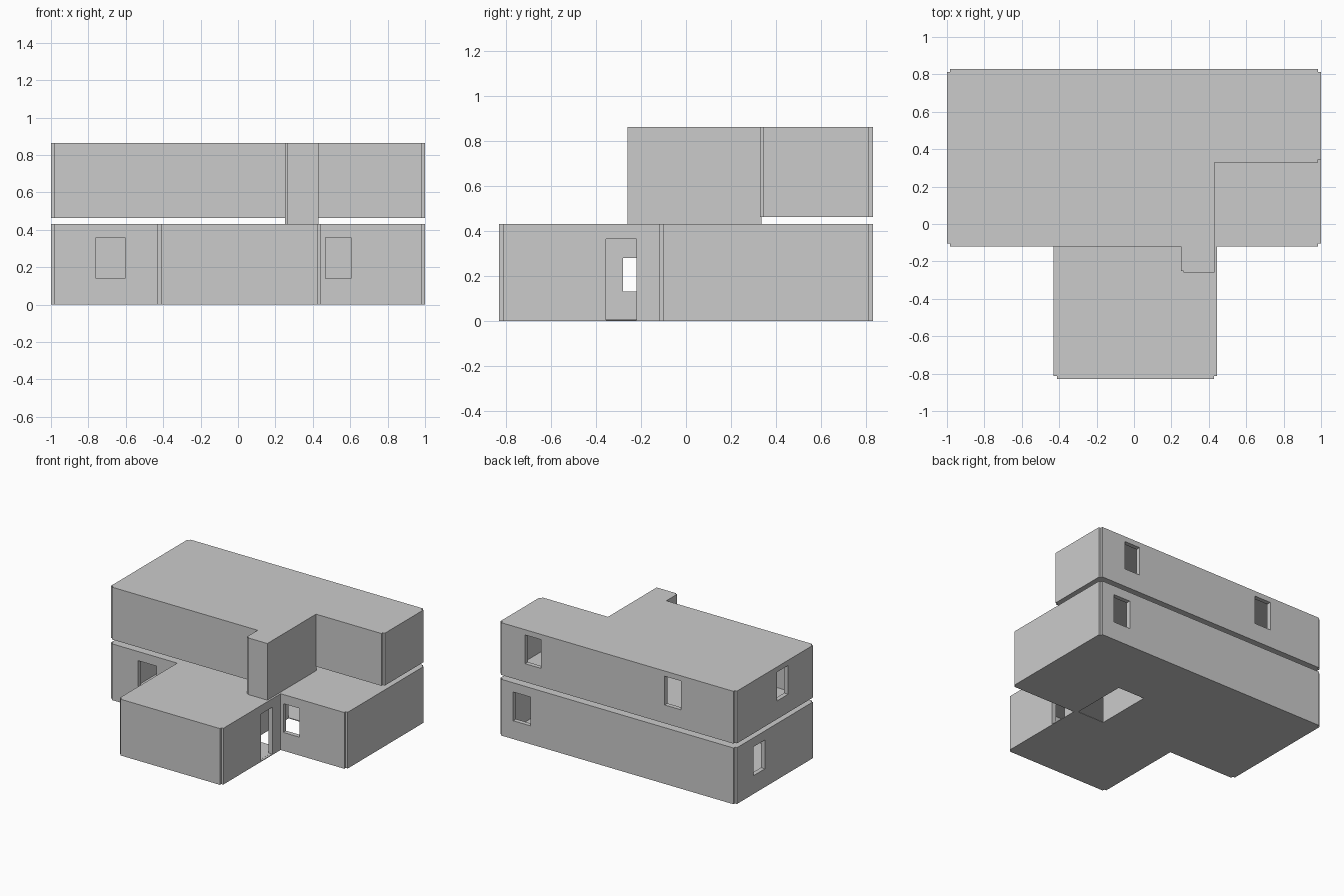
import bpy, bmesh

if "Cube" in bpy.data.objects:
    bpy.data.objects.remove(bpy.data.objects["Cube"])

T = 0.034          # wall thickness
H = T / 2


def add_box(bm, lo, hi):
    vs = bmesh.ops.create_cube(bm, size=1)["verts"]
    for v in vs:
        v.co = [lo[i] + (v.co[i] + 0.5) * (hi[i] - lo[i]) for i in range(3)]


def make(name, boxes):
    bm = bmesh.new()
    for lo, hi in boxes:
        add_box(bm, lo, hi)
    me = bpy.data.meshes.new(name)
    bm.to_mesh(me)
    bm.free()
    ob = bpy.data.objects.new(name, me)
    bpy.context.collection.objects.link(ob)
    return ob


def wall(name, axis, at, a, b, z0, z1, openings=()):
    """Straight wall along an axis, centred on 'at'; openings are (start, end, bottom, top)."""
    boxes = []

    def piece(s, e, lo, hi):
        if e - s > 1e-4 and hi - lo > 1e-4:
            if axis == "x":
                boxes.append(((s, at - H, lo), (e, at + H, hi)))
            else:
                boxes.append(((at - H, s, lo), (at + H, e, hi)))

    pos = a
    for s, e, lo, hi in sorted(openings):
        piece(pos, s, z0, z1)
        piece(s, e, z0, lo)
        piece(s, e, hi, z1)
        pos = e
    piece(pos, b, z0, z1)
    return make(name, boxes)


def slab(name, rects, z0, z1):
    return make(name, [((x0, y0, z0), (x1, y1, z1)) for x0, x1, y0, y1 in rects])


X, YB, YM, YF = 0.983, 0.813, -0.103, -0.813   # wall centre lines
XL, XR = -0.413, 0.428                         # front wing sides
G0, G1 = 0.0, 0.43                             # ground storey heights
U0, U1 = 0.463, 0.863                          # upper storey heights
WG = (0.14, 0.36)                              # window sill and head
WU = (0.603, 0.823)

# Ground storey walls
wall("ground_back_wall", "x", YB, -X, X, G0, G1, [(0.735, 0.88, *WG)])
wall("ground_left_wall", "y", -X, YM, YB, G0, G1, [(0.475, 0.61, *WG)])
wall("ground_right_wall", "y", X, YM, YB, G0, G1)
wall("left_front_wall", "x", YM, -X, XL, G0, G1, [(-0.76, -0.605, *WG)])
wall("right_front_wall", "x", YM, XR, X, G0, G1, [(0.467, 0.603, *WG)])
wall("wing_left_wall", "y", XL, YF, YM, G0, G1, [(-0.28, -0.14, 0.13, 0.28)])
wall("wing_right_wall", "y", XR, YF, YM, G0, G1, [(-0.355, -0.22, 0.005, 0.365)])
wall("wing_front_wall", "x", YF, XL, XR, G0, G1)
wall("stair_partition", "y", 0.176, YM, 0.335, G0, G1 - 0.02)

# Ground floor with an open stairwell, and the ceiling above it
slab("ground_floor", [(-X, 0.193, YM, YB), (0.193, 0.42, 0.335, YB),
                      (0.42, X, YM, YB), (XL, XR, YF, YM)], 0, 0.006)
slab("ground_ceiling", [(-X, X, YM, YB), (XL, XR, YF, YM)], G1 - 0.02, G1)

# Upper storey walls
wall("upper_back_wall", "x", YB, -X, X, U0, U1,
     [(-0.54, -0.40, *WU), (0.645, 0.78, *WU)])
wall("upper_left_wall", "y", -X, YM, YB, U0, U1, [(0.195, 0.33, *WU)])
wall("upper_right_wall", "y", X, 0.345, YB, U0, U1)
wall("upper_front_wall", "x", YM, -X, 0.265, U0, U1)
wall("upper_recess_wall", "x", 0.345, 0.41, X, U0, U1)

# Stair tower reaching down to the ground storey
wall("tower_left_wall", "y", 0.267, -0.25, 0.33, G1, U1)
wall("tower_right_wall", "y", 0.413, -0.243, 0.335, G1, U1)
wall("tower_front_wall", "x", -0.243, 0.265, 0.43, G1, U1)
wall("tower_back_riser", "x", 0.318, 0.265, 0.41, G1, U0 + 0.006)

# Upper floor and flat roof
slab("upper_floor", [(-X, 0.265, YM, YB), (0.265, X, 0.335, YB)], U0, U0 + 0.006)
slab("roof", [(-X, 0.265, YM, YB), (0.265, 0.413, -0.243, YB),
              (0.413, X, 0.345, YB)], U1 - 0.02, U1)
